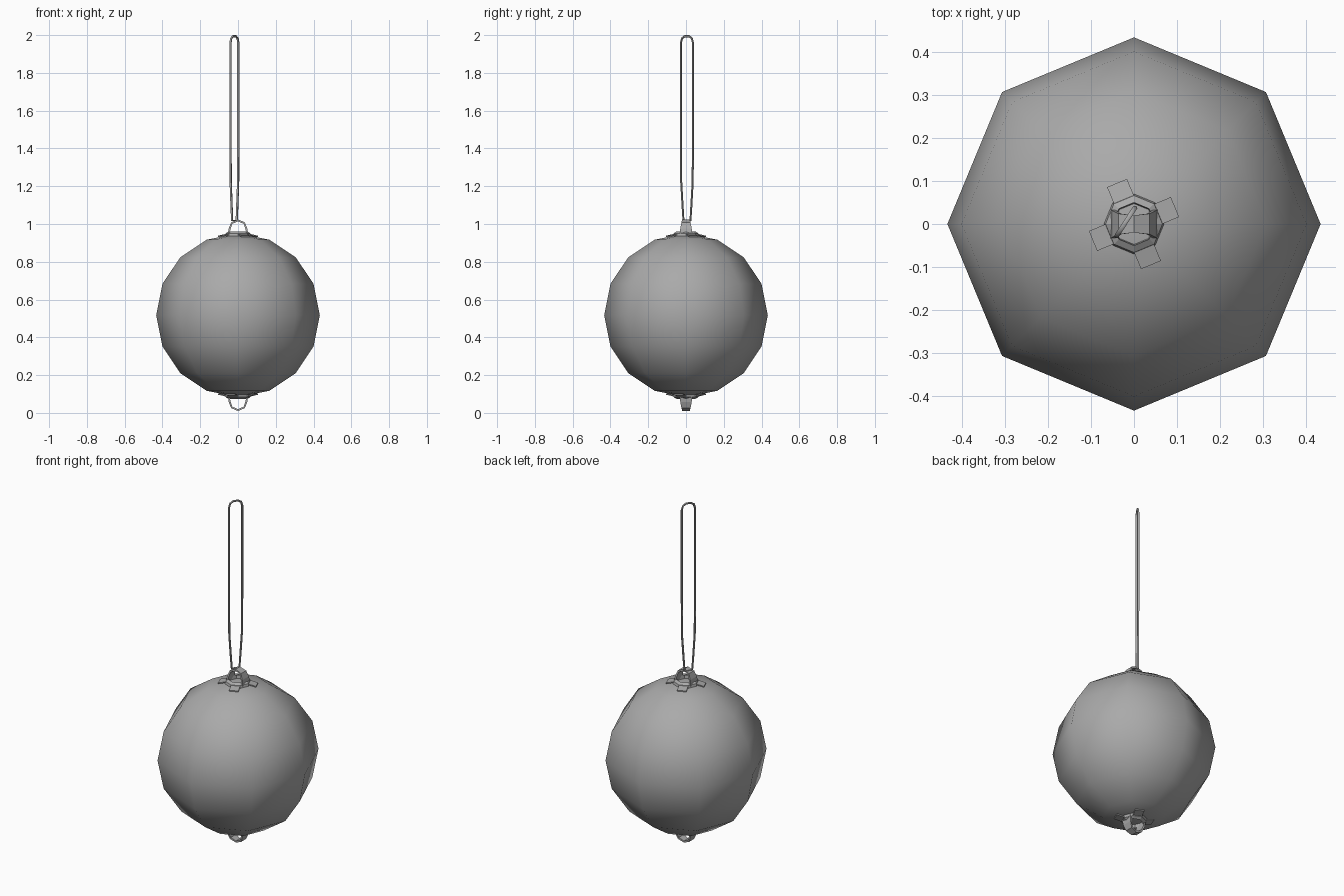
import bpy, bmesh
from math import sin, cos, pi, radians
from mathutils import Matrix, Vector

cube = bpy.data.objects.get("Cube")
if cube:
    bpy.data.objects.remove(cube)

grey = bpy.data.materials.new("plain_grey")
grey.use_nodes = True
grey.diffuse_color = (0.4, 0.4, 0.4, 1)
grey.node_tree.nodes["Principled BSDF"].inputs["Base Color"].default_value = (0.4, 0.4, 0.4, 1)

CENTRE = 0.517
RADIUS = 0.433


def add_object(name, bm, smooth_angle=None):
    bmesh.ops.recalc_face_normals(bm, faces=bm.faces)
    mesh = bpy.data.meshes.new(name)
    bm.to_mesh(mesh)
    bm.free()
    mesh.materials.append(grey)
    obj = bpy.data.objects.new(name, mesh)
    bpy.context.collection.objects.link(obj)
    if smooth_angle:
        bpy.ops.object.select_all(action='DESELECT')
        obj.select_set(True)
        bpy.context.view_layer.objects.active = obj
        bpy.ops.object.shade_smooth_by_angle(angle=radians(smooth_angle))
    return obj


def place(bm, flip, turn=0.0):
    """Turn a part and set it at the top or bottom pole."""
    m = Matrix.Rotation(radians(turn), 4, 'Z')
    if flip:
        m = Matrix.Rotation(pi, 4, 'X') @ m
    bmesh.ops.transform(bm, matrix=Matrix.Translation((0, 0, CENTRE)) @ m, verts=bm.verts)


def sweep(bm, path, section, closed):
    """Join copies of a cross-section given by section(i) along a path."""
    rings = [[bm.verts.new(p + o) for o in section(i)] for i, p in enumerate(path)]
    n = len(rings[0])
    for i in range(len(rings) if closed else len(rings) - 1):
        a, b = rings[i], rings[(i + 1) % len(rings)]
        for k in range(n):
            bm.faces.new((a[k], a[(k + 1) % n], b[(k + 1) % n], b[k]))
    if not closed:
        bm.faces.new(rings[0])
        bm.faces.new(rings[-1])


# Faceted ball
bm = bmesh.new()
bmesh.ops.create_uvsphere(bm, u_segments=8, v_segments=8, radius=RADIUS)
place(bm, False)
add_object("ball", bm, 60)

for side, flip in (("top", False), ("bottom", True)):
    # Octagonal collar with a hollow middle
    bm = bmesh.new()
    path = [Vector((cos(k * pi / 4), sin(k * pi / 4), 0)) for k in range(8)]
    profile = [(0.070, 0.418), (0.066, 0.433), (0.050, 0.443), (0.047, 0.420)]
    sweep(bm, [Vector()] * 8,
          lambda i: [path[i] * r + Vector((0, 0, z)) for r, z in profile], True)
    place(bm, flip)
    add_object(side + "_collar", bm)

    # Four flat tabs lying on the ball
    bm = bmesh.new()
    for k in range(4):
        turn = Matrix.Rotation(radians(22.5 + 90 * k), 4, 'Z')
        path = [Vector((0.058, 0, 0.428)), Vector((0.103, 0, 0.418))]
        corners = [Vector((0, y, z)) for y, z in
                   ((-0.025, -0.003), (0.025, -0.003), (0.025, 0.003), (-0.025, 0.003))]
        start = len(bm.verts)
        sweep(bm, path, lambda i: corners, False)
        bm.verts.ensure_lookup_table()
        bmesh.ops.transform(bm, matrix=turn, verts=bm.verts[start:])
    place(bm, flip)
    add_object(side + "_tabs", bm)

    # Tapered ribbon hoop
    bm = bmesh.new()
    half = [(0.055, 0.425, 0.034), (0.049, 0.460, 0.030), (0.036, 0.492, 0.024)]
    arch = half + [(0, 0.507, 0.020)] + [(-x, z, w) for x, z, w in reversed(half)]
    path = [Vector((x, 0, z)) for x, z, w in arch]

    def ribbon(i):
        x, z, w = arch[i]
        inward = (Vector((0, 0, 0.44)) - path[i]).normalized() * 0.010
        return [Vector((0, -w, 0)), Vector((0, w, 0)),
                inward + Vector((0, w, 0)), inward + Vector((0, -w, 0))]
    sweep(bm, path, ribbon, False)
    place(bm, flip)
    add_object(side + "_hoop", bm)

# Long hanging string: a closed loop of thin cord
bm = bmesh.new()
side = [(0.022, 1.018), (0.028, 1.10), (0.036, 1.22), (0.038, 1.45),
        (0.038, 1.96), (0.031, 1.983), (0.014, 1.994)]
outline = side + [(-u, z) for u, z in reversed(side)]
path = [Vector((u, 0, z)) for u, z in outline]


def cord(i):
    along = (path[(i + 1) % len(path)] - path[i - 1]).normalized()
    across = Vector((0, 1, 0))
    out = along.cross(across)
    return [(out * cos(a) + across * sin(a)) * 0.006 for a in (k * pi / 3 for k in range(6))]


sweep(bm, path, cord, True)
bmesh.ops.transform(bm, verts=bm.verts,
                    matrix=Matrix.Translation((-0.019, 0.005, 0)) @ Matrix.Rotation(radians(57), 4, 'Z'))
add_object("string", bm, 60)
